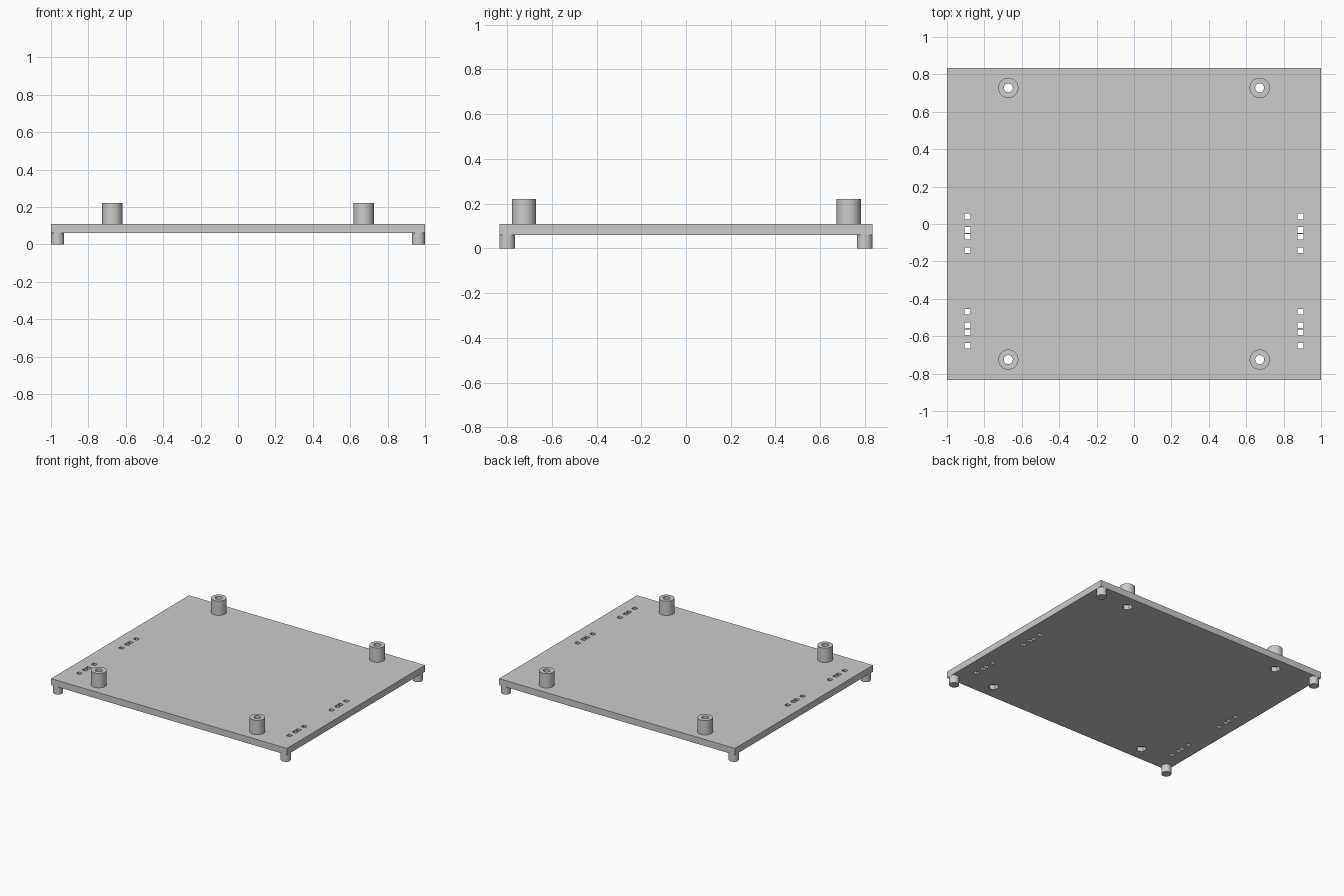
import bpy, bmesh, math
from mathutils import Matrix, Vector

if "Cube" in bpy.data.objects:
    bpy.data.objects.remove(bpy.data.objects["Cube"], do_unlink=True)

grey = bpy.data.materials.new("plain grey")
grey.use_nodes = True
grey.diffuse_color = (0.6, 0.6, 0.6, 1)
grey.node_tree.nodes["Principled BSDF"].inputs["Base Color"].default_value = (0.6, 0.6, 0.6, 1)

# Main sizes
WIDTH, DEPTH = 2.0, 1.67
BOTTOM, TOP = 0.06, 0.11
POST_TOP, POST_R, BORE_R = 0.22, 0.054, 0.024
FOOT_R = 0.035
POSTS = [(sx * 0.672, y) for sx in (-1, 1) for y in (-0.725, 0.728)]


def finish(name, bm, smooth=False):
    bmesh.ops.recalc_face_normals(bm, faces=bm.faces[:])
    mesh = bpy.data.meshes.new(name)
    bm.to_mesh(mesh)
    bm.free()
    mesh.materials.append(grey)
    ob = bpy.data.objects.new(name, mesh)
    bpy.context.collection.objects.link(ob)
    if smooth:
        bpy.ops.object.select_all(action='DESELECT')
        ob.select_set(True)
        bpy.context.view_layer.objects.active = ob
        bpy.ops.object.shade_smooth_by_angle(angle=math.radians(35))
    return ob


def add_box(bm, center, size):
    bmesh.ops.create_cube(bm, size=1,
                          matrix=Matrix.Translation(center) @ Matrix.Diagonal((*size, 1)))


def add_cylinder(bm, x, y, z0, z1, r, sides):
    bmesh.ops.create_cone(bm, cap_ends=True, segments=sides, radius1=r, radius2=r,
                          depth=z1 - z0, matrix=Matrix.Translation((x, y, (z0 + z1) / 2)))


def cut(target, name, bm):
    cutter = finish(name, bm)
    cutter.hide_render = True
    mod = target.modifiers.new(name, 'BOOLEAN')
    mod.operation, mod.solver, mod.object = 'DIFFERENCE', 'EXACT', cutter
    bpy.context.view_layer.objects.active = target
    bpy.ops.object.modifier_apply(modifier=name)
    bpy.data.objects.remove(cutter, do_unlink=True)


# Base plate
bm = bmesh.new()
add_box(bm, (0, 0, (BOTTOM + TOP) / 2), (WIDTH, DEPTH, TOP - BOTTOM))
plate = finish("base_plate", bm)

# Screw bores and cable tie slots, cut right through
bm = bmesh.new()
for x, y in POSTS:
    add_cylinder(bm, x, y, 0, POST_TOP, BORE_R, 32)
for x in (-0.89, 0.89):
    for group in (-0.05, -0.56):
        for offset in (-0.09, -0.018, 0.018, 0.09):
            add_box(bm, (x, group + offset, 0.1), (0.033, 0.03, 0.2))
cut(plate, "through_cutter", bm)

# Hexagonal nut pockets underneath
bm = bmesh.new()
for x, y in POSTS:
    add_cylinder(bm, x, y, 0, BOTTOM + 0.035, 0.038, 6)
cut(plate, "pocket_cutter", bm)
bpy.ops.object.select_all(action='DESELECT')
plate.select_set(True)
bpy.ops.object.shade_smooth_by_angle(angle=math.radians(35))

# Hollow mounting posts
for i, (x, y) in enumerate(POSTS):
    bm = bmesh.new()
    profile = [(BORE_R, TOP), (POST_R, TOP), (POST_R, POST_TOP), (BORE_R, POST_TOP)]
    verts = [bm.verts.new((x + r, y, z)) for r, z in profile]
    edges = [bm.edges.new((verts[k], verts[(k + 1) % 4])) for k in range(4)]
    bmesh.ops.spin(bm, geom=verts + edges, cent=Vector((x, y, 0)), axis=(0, 0, 1),
                   angle=math.tau, steps=32)
    bmesh.ops.remove_doubles(bm, verts=bm.verts[:], dist=0.0005)
    finish(f"mounting_post_{i + 1}", bm, True)

# Corner feet
for sx, side in ((-1, "right"), (1, "left")):
    for sy, end in ((-1, "front"), (1, "back")):
        bm = bmesh.new()
        add_cylinder(bm, sx * (WIDTH / 2 - FOOT_R), sy * (DEPTH / 2 - FOOT_R),
                     0, BOTTOM, FOOT_R, 32)
        finish(f"foot_{end}_{side}", bm, True)
